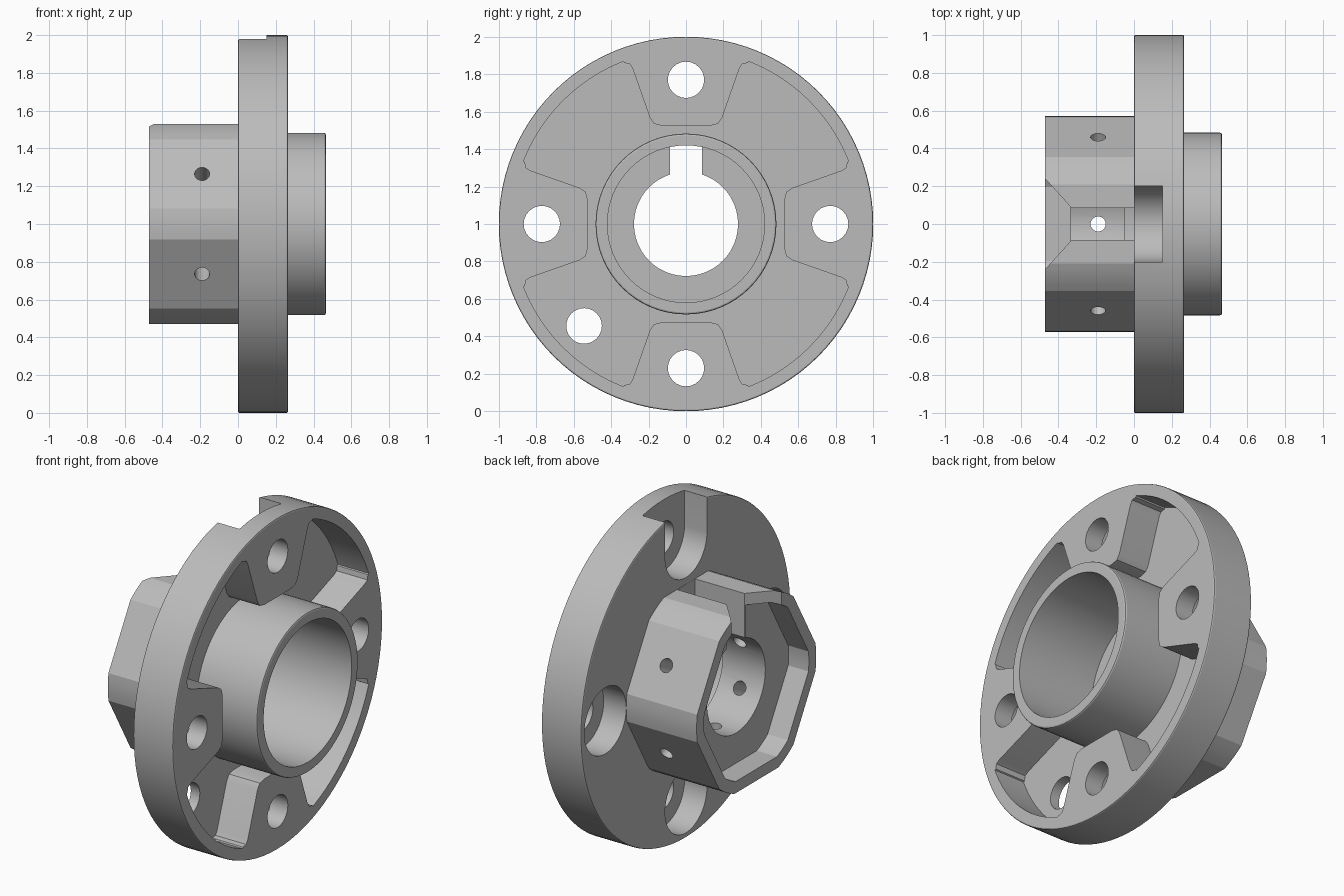
import bpy, bmesh, math
from math import cos, sin, radians, acos, degrees

if "Cube" in bpy.data.objects:
    bpy.data.objects.remove(bpy.data.objects["Cube"])

AXIS_Z = 1.0    # height of the shaft axis, which runs along x

steel = bpy.data.materials.new("light grey metal")
steel.use_nodes = True
GREY = (0.5, 0.5, 0.5, 1)
steel.diffuse_color = GREY
steel.node_tree.nodes["Principled BSDF"].inputs["Base Color"].default_value = GREY


def circle(r, n=64, cy=0.0, cz=0.0):
    return [(cy + r * cos(math.tau * i / n), cz + r * sin(math.tau * i / n)) for i in range(n)]


def turned(points, angle):
    c, s = cos(radians(angle)), sin(radians(angle))
    return [(y * c - z * s, y * s + z * c) for y, z in points]


def trimmed_hexagon(apothem, radius):
    """Hexagon whose corners are trimmed by a circle."""
    half = 30 - degrees(acos(apothem / radius))
    angles = [60 * k + half * t / 2 for k in range(6) for t in range(-2, 3)]
    return [(radius * cos(radians(a)), radius * sin(radians(a))) for a in angles]


def to_object(name, bm):
    bmesh.ops.recalc_face_normals(bm, faces=bm.faces)
    mesh = bpy.data.meshes.new(name)
    bm.to_mesh(mesh)
    bm.free()
    mesh.materials.append(steel)
    ob = bpy.data.objects.new(name, mesh)
    bpy.context.collection.objects.link(ob)
    return ob


def extrude(name, points, start, end, place, bevel=0.0):
    """Prism from a closed outline; place(p, t) gives the 3D position."""
    bm = bmesh.new()
    rings = [[bm.verts.new(place(p, t)) for p in points] for t in (start, end)]
    caps = [bm.faces.new(r) for r in rings]
    n = len(points)
    for i in range(n):
        j = (i + 1) % n
        bm.faces.new((rings[0][i], rings[0][j], rings[1][j], rings[1][i]))
    if bevel:
        bmesh.ops.recalc_face_normals(bm, faces=bm.faces)
        bmesh.ops.bevel(bm, geom=[e for f in caps for e in f.edges], offset=bevel,
                        segments=2, profile=0.5, affect='EDGES')
    return to_object(name, bm)


def along_x(name, points, x0, x1, bevel=0.0):
    return extrude(name, points, x0, x1, lambda p, t: (t, p[0], AXIS_Z + p[1]), bevel)


def along_z(name, points, z0, z1):
    return extrude(name, points, z0, z1, lambda p, t: (p[0], p[1], AXIS_Z + t))


def combine(target, tool, operation='DIFFERENCE'):
    """Boolean the tool into the target, then drop the tool."""
    mod = target.modifiers.new("combine", 'BOOLEAN')
    mod.operation, mod.solver, mod.object = operation, 'EXACT', tool
    bpy.context.view_layer.objects.active = target
    bpy.ops.object.modifier_apply(modifier=mod.name)
    bpy.data.objects.remove(tool)


# Flange disc
body = along_x("flanged_hub", circle(1.0, 96), 0, 0.265, 0.008)

# Front pockets: a round recess that leaves four tapered webs standing
pocket = along_x("pocket_cutter", circle(0.93, 96), 0.06, 0.4)
side = [(0.13, 0.525), (0.17, 0.535), (0.192, 0.565), (0.285, 0.83),
        (0.3, 0.855), (0.33, 0.86), (0.4, 0.98)]
web = side + [(-y, z) for y, z in reversed(side)]
for k in range(4):
    combine(pocket, along_x("web", turned(web, 90 * k), 0, 0.5))
combine(body, pocket)

# Bolt holes with rear counterbores, plus one plain diagonal hole
BOLT = 0.77
for k in range(4):
    cy, cz = BOLT * cos(radians(90 * k)), BOLT * sin(radians(90 * k))
    combine(body, along_x("bolt_hole", circle(0.097, 24, cy, cz), -0.1, 0.5))
    if k != 1:
        combine(body, along_x("counterbore", circle(0.2, 40, cy, cz), -0.1, 0.15))
d = BOLT * cos(radians(45))
combine(body, along_x("diagonal_hole", circle(0.095, 24, -d, -d), -0.1, 0.5))

# Top counterbore is open to the rim
arc = [(0.2 * cos(math.pi + math.pi * i / 20), BOLT + 0.2 * sin(math.pi + math.pi * i / 20))
       for i in range(21)]
combine(body, along_x("open_slot", arc + [(0.2, 1.2), (-0.2, 1.2)], -0.1, 0.15))

# Front boss and rear hexagonal hub
combine(body, along_x("boss", circle(0.483), 0.03, 0.465, 0.01), 'UNION')
combine(body, along_x("hub", trimmed_hexagon(0.53, 0.57), -0.47, 0.03), 'UNION')

# Rear recess, large front bore and through bore
combine(body, along_x("hub_recess", trimmed_hexagon(0.46, 0.5), -0.6, -0.335))
combine(body, along_x("front_bore", circle(0.42), -0.05, 0.6))
combine(body, along_x("through_bore", circle(0.278, 48), -0.6, 0.1))

# Keyway at the top of the hub, flaring out at the rear
keyway = [(-0.001, -0.085), (-0.33, -0.085), (-0.52, -0.295),
          (-0.52, 0.295), (-0.33, 0.085), (-0.001, 0.085)]
combine(body, along_z("keyway", keyway, 0.1, 0.7))

# Radial set-screw holes through the other hub faces
for k in range(6):
    if k == 1:
        continue
    a = radians(30 + 60 * k)
    ca, sa = cos(a), sin(a)
    hole = extrude("screw_hole", circle(0.04, 20), 0.15, 0.7,
                   lambda p, t: (-0.19 + p[0], t * ca - p[1] * sa, AXIS_Z + t * sa + p[1] * ca))
    combine(body, hole)

# Smooth round surfaces, crisp edges
bpy.ops.object.select_all(action='DESELECT')
body.select_set(True)
bpy.context.view_layer.objects.active = body
bpy.ops.object.shade_smooth_by_angle(angle=radians(20))
